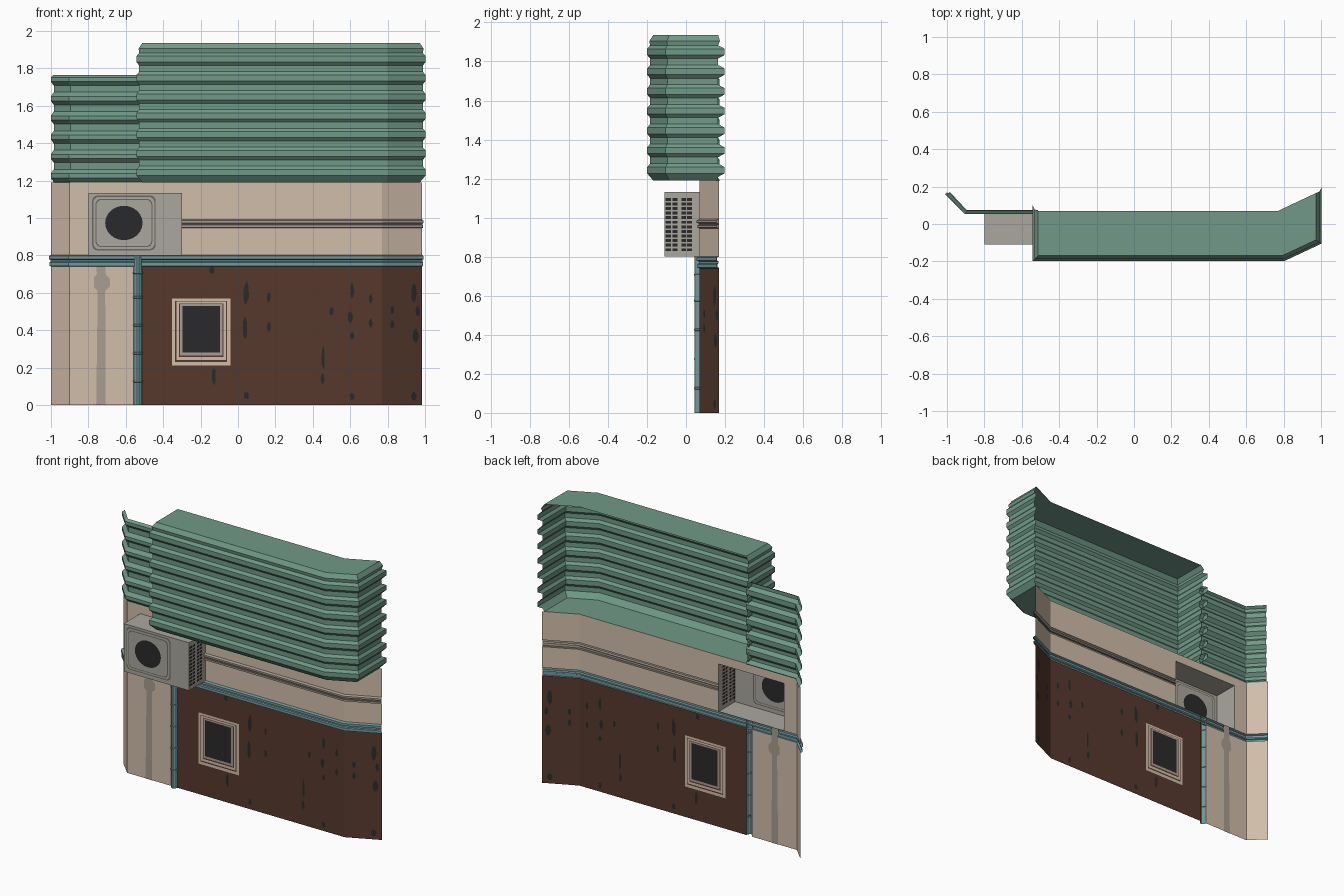
import bpy, bmesh, math, random
from mathutils import Vector

if "Cube" in bpy.data.objects:
    bpy.data.objects.remove(bpy.data.objects["Cube"])

random.seed(3)


def lin(c):
    c /= 255
    return c / 12.92 if c < 0.04045 else ((c + 0.055) / 1.055) ** 2.4


def material(name, r, g, b):
    m = bpy.data.materials.new(name)
    m.diffuse_color = (lin(r), lin(g), lin(b), 1)
    m.use_nodes = True
    m.node_tree.nodes["Principled BSDF"].inputs["Base Color"].default_value = m.diffuse_color
    return m


GREEN = material("sheet_green", 112, 153, 135)
BEIGE = material("plaster_beige", 209, 189, 170)
BROWN = material("panel_brown", 86, 57, 45)
TEAL = material("trim_teal", 112, 153, 158)
GREY = material("unit_grey", 170, 167, 157)
STAIN = material("streak_grey", 168, 157, 146)
DARK = material("dark", 42, 42, 44)
SHADE = material("groove_grey", 108, 103, 95)


def build(name, verts, faces, mats, idx=None):
    me = bpy.data.meshes.new(name)
    me.from_pydata(verts, [], faces)
    for m in mats:
        me.materials.append(m)
    if idx:
        for p, i in zip(me.polygons, idx):
            p.material_index = i
    ob = bpy.data.objects.new(name, me)
    bpy.context.collection.objects.link(ob)
    return ob


def offset(path, o):
    """Plan path moved outwards by o with mitred corners."""
    pts = [Vector(p) for p in path]
    dirs = [(b - a).normalized() for a, b in zip(pts, pts[1:])]
    nor = [Vector((d.y, -d.x)) for d in dirs]
    out = []
    for i, p in enumerate(pts):
        a, b = nor[max(i - 1, 0)], nor[min(i, len(nor) - 1)]
        out.append(p + (a + b) * (o / (1 + a.dot(b))))
    return out


def sheet(name, path, profile, mats, idx=None, flare=0):
    """Sweep a (outward offset, z) profile along a plan path."""
    verts, faces, ids = [], [], []
    n = len(path)
    for o, z in profile:
        row = offset(path, o)
        for e in (0, -1):
            row[e] = row[e] + Vector((0, max(0, o - 0.016) * flare))
        verts += [(p.x, p.y, z) for p in row]
    for j in range(len(profile) - 1):
        for i in range(n - 1):
            a = j * n + i
            faces.append((a, a + 1, a + n + 1, a + n))
            ids.append(idx[j] if idx else 0)
    return build(name, verts, faces, mats, ids)


# Plan line of the wall with its two angled ends
WALL = [(-1, 0.17), (-0.9, 0.07), (0.77, 0.07), (0.985, 0.17)]


def wall_y(x):
    for (x0, y0), (x1, y1) in zip(WALL, WALL[1:]):
        if x <= x1:
            return y0 + (y1 - y0) * (x - x0) / (x1 - x0)
    return WALL[-1][1]


def wall_path(x0, x1):
    mid = [p for p in WALL if x0 < p[0] < x1]
    return [(x0, wall_y(x0))] + mid + [(x1, wall_y(x1))]


def plate(name, outlines, mat, lift, base=wall_y):
    """Thin painted plates seen from front and back; outlines are (x, z) loops."""
    verts, faces = [], []
    for loop in outlines:
        for s in (-1, 1):
            k = len(verts)
            verts += [(x, base(x) + s * lift, z) for x, z in loop]
            f = list(range(k, k + len(loop)))
            faces.append(f if s < 0 else f[::-1])
    return build(name, verts, faces, [mat])


def rrect(cx, cz, hx, hz, r=0, n=4):
    if r == 0:
        return [(cx - hx, cz - hz), (cx + hx, cz - hz), (cx + hx, cz + hz), (cx - hx, cz + hz)]
    out = []
    for q, (sx, sz) in enumerate(((1, 1), (-1, 1), (-1, -1), (1, -1))):
        for k in range(n + 1):
            a = math.pi / 2 * (q + k / n)
            out.append((cx + sx * (hx - r) + r * math.cos(a), cz + sz * (hz - r) + r * math.sin(a)))
    return out


def ellipse(cx, cz, rx, rz, n=10, rough=0):
    return [(cx + rx * math.cos(t) * (1 + random.uniform(-rough, rough)),
             cz + rz * math.sin(t) * (1 + random.uniform(-rough, rough)))
            for t in (2 * math.pi * i / n for i in range(n))]


# Walls: lower plaster, brown panel, and upper plaster around the unit opening
flat = lambda a, b: [(0, a), (0, b)]
sheet("lower_plaster_wall", wall_path(-1, -0.555), flat(0, 0.745), [BEIGE])
sheet("brown_panel", wall_path(-0.515, 0.985), flat(0, 0.745), [BROWN])
sheet("upper_wall_left", wall_path(-1, -0.8), flat(0.8, 1.19), [BEIGE])
sheet("upper_wall_over_unit", wall_path(-0.8, -0.3), flat(1.13, 1.19), [BEIGE])
sheet("upper_wall_right", wall_path(-0.3, 0.985),
      [(0, 0.8), (0, 0.945), (0.012, 0.949), (0.012, 0.961), (0.004, 0.964), (0.004, 0.97),
       (0.016, 0.974), (0.016, 0.986), (0, 0.992), (0, 1.19)],
      [BEIGE, STAIN, SHADE], [0, 2, 1, 2, 1, 1, 1, 1, 0])

# Teal trim along the wall and vertical teal pipe
sheet("teal_trim", wall_path(-1, 0.985),
      [(0, 0.74), (0.012, 0.744), (0.012, 0.762), (0.004, 0.766), (0.004, 0.776),
       (0.016, 0.78), (0.016, 0.796), (0, 0.802)], [TEAL])
pipe = [(0, 0)]
for z in (0.12, 0.27, 0.42, 0.57, 0.7):
    pipe += [(0, z), (0.003, z + 0.002), (0.003, z + 0.01), (0, z + 0.012)]
sheet("teal_pipe", [(-0.558, 0.07), (-0.551, 0.052), (-0.54, 0.044), (-0.53, 0.044),
                    (-0.519, 0.052), (-0.512, 0.07)], pipe + [(0, 0.8)], [TEAL])

# Large corrugated box with open back
BOX = [(-0.512, 0.07), (-0.512, -0.168), (0.795, -0.168), (0.972, -0.085), (0.972, 0.165)]
prof = [(0, 1.19)]
for i in range(7):
    c = 1.243 + 0.101 * i
    prof += [(0.016, c - 0.034), (0.031, c - 0.016), (0.031, c + 0.016), (0.016, c + 0.034)]
sheet("corrugated_box", BOX, prof + [(0.02, 1.905), (0, 1.935)], [GREEN], flare=2.2)
for nm, z, s in (("box_top", 1.935, 1), ("box_bottom", 1.19, -1)):
    loop = [(x, y, z) for x, y in BOX + [(0.77, 0.07)]]
    build(nm, loop, [list(range(len(loop)))[::s]], [GREEN])

# Smaller corrugated sheet on the left
prof = [(0.004, 1.185)]
for i in range(6):
    z = 1.195 + 0.103 * i - 0.003
    prof += [(0, z), (0.022, z + 0.022), (0.022, z + 0.045)]
    if i < 5:
        prof += [(0, z + 0.068)]
sheet("left_corrugated_sheet", [(-0.985, 0.172), (-0.895, 0.075), (-0.512, 0.075)],
      prof + [(0.004, 1.765)], [GREEN])

# Wall unit: open-backed casing
X0, X1, Y0, Y1, Z0, Z1 = -0.8, -0.3, -0.11, 0.07, 0.8, 1.132
build("unit_casing", [(x, y, z) for z in (Z0, Z1) for y in (Y0, Y1) for x in (X0, X1)],
      [(0, 1, 5, 4), (1, 3, 7, 5), (2, 0, 4, 6), (4, 5, 7, 6), (2, 3, 1, 0)], [GREY])
front = lambda x: Y0
for k, (nm, hx, hz, m) in enumerate((("unit_bezel_edge", 0.17, 0.147, SHADE), ("unit_bezel", 0.163, 0.14, GREY),
                                     ("unit_inner_edge", 0.152, 0.129, SHADE), ("unit_inner_panel", 0.147, 0.124, GREY))):
    plate(nm, [rrect(-0.61, 0.973, hx, hz, 0.03)], m, 0.0015 * (k + 1), front)
plate("unit_fan", [ellipse(-0.61, 0.973, 0.1, 0.092, 24)], DARK, 0.0075, front)

# Side grille of the unit
verts, faces = [], []
for r in range(12):
    for y0, y1 in ((-0.104, -0.076), (-0.07, -0.044), (-0.024, 0.0), (0.006, 0.032)):
        z = 0.828 + 0.0235 * r
        for s in (-1, 1):
            k = len(verts)
            verts += [(X1 + s * 0.002, y, zz) for y, zz in
                      ((y0, z), (y1, z), (y1, z + 0.015), (y0, z + 0.015))]
            faces.append([k, k + 1, k + 2, k + 3][::s])
build("unit_side_grille", verts, faces, [DARK])

# Window as nested frames
for k, (nm, hx, hz, m) in enumerate((("window_outer_frame", 0.156, 0.178, BEIGE), ("window_line", 0.139, 0.162, BROWN),
                                     ("window_middle_frame", 0.133, 0.156, BEIGE), ("window_groove", 0.119, 0.143, BROWN),
                                     ("window_inner_frame", 0.113, 0.137, STAIN), ("window_glass", 0.1, 0.125, DARK))):
    plate(nm, [rrect(-0.197, 0.39 + 0.003 * k, hx, hz)], m, 0.0012 * (k + 1))

# Grey streak on the plaster below the unit
plate("grey_streak", [[(-0.758, 0), (-0.708, 0), (-0.71, 0.61), (-0.685, 0.635), (-0.685, 0.675), (-0.708, 0.7),
                       (-0.706, 0.8), (-0.757, 0.8), (-0.755, 0.7), (-0.77, 0.68), (-0.77, 0.63), (-0.75, 0.61)]],
      STAIN, 0.002)

# Dark worn spots on the brown panel: x, z, half width, half height
SPOTS = [(-0.14, 0.72, 0.012, 0.02), (0.045, 0.6, 0.015, 0.06), (0.038, 0.41, 0.013, 0.055), (0.165, 0.575, 0.01, 0.028),
         (0.165, 0.42, 0.01, 0.028), (0.045, 0.05, 0.014, 0.022), (-0.13, 0.155, 0.011, 0.045),
         (0.455, 0.25, 0.009, 0.06), (0.452, 0.14, 0.01, 0.03), (0.5, 0.5, 0.012, 0.025), (0.61, 0.61, 0.01, 0.045),
         (0.6, 0.47, 0.013, 0.03), (0.71, 0.565, 0.01, 0.025), (0.71, 0.435, 0.01, 0.022), (0.61, 0.37, 0.012, 0.02),
         (0.61, 0.045, 0.012, 0.02), (0.825, 0.51, 0.01, 0.022), (0.825, 0.43, 0.01, 0.022),
         (0.94, 0.6, 0.014, 0.055), (0.95, 0.37, 0.015, 0.035), (0.94, 0.045, 0.014, 0.025), (0.96, 0.5, 0.01, 0.03)]
plate("worn_spots", [ellipse(*s, rough=0.2) for s in SPOTS], DARK, 0.002)
